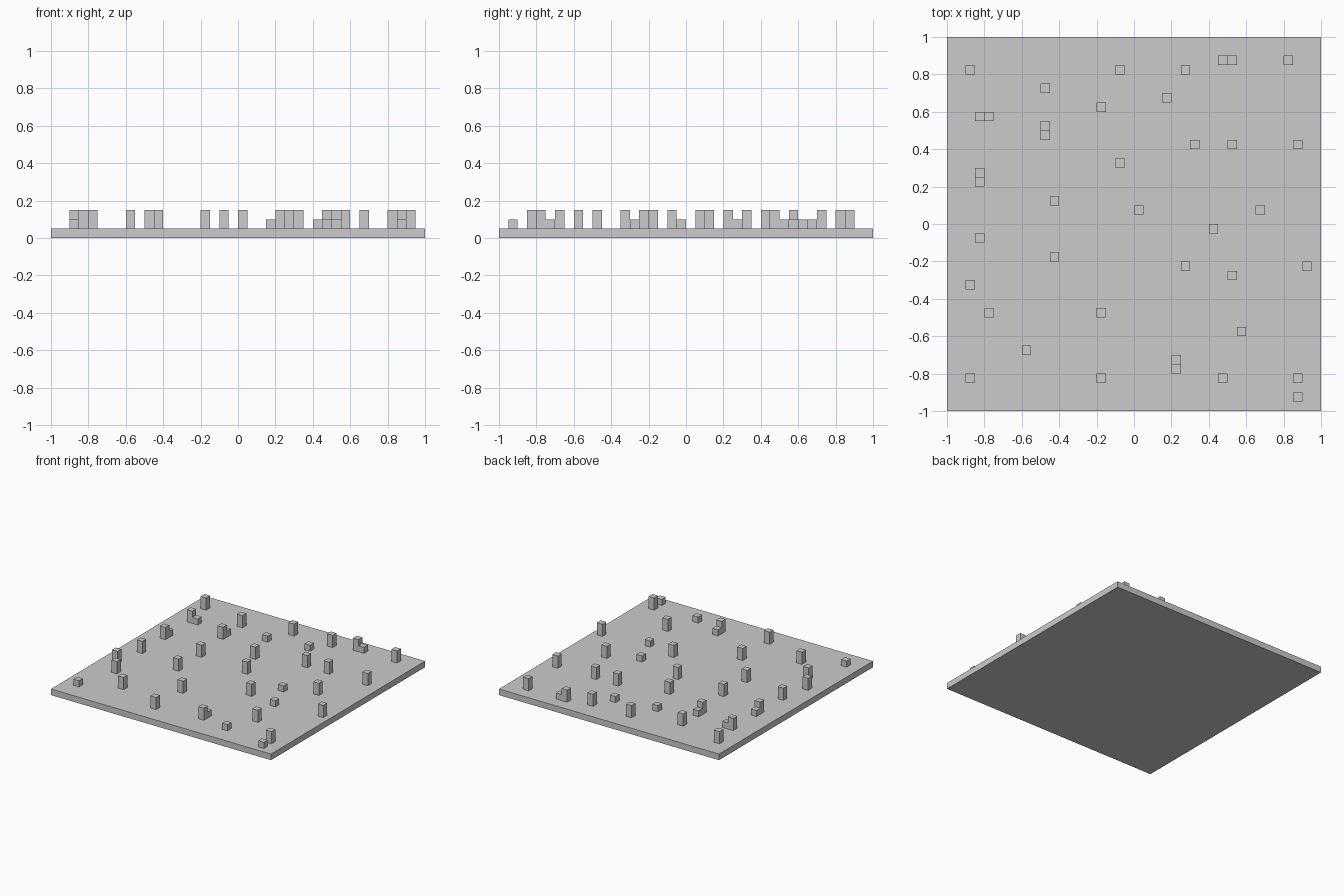
import bpy
import bmesh
from mathutils import Matrix, Vector

if "Cube" in bpy.data.objects:
    bpy.data.objects.remove(bpy.data.objects["Cube"])

CELL = 0.05   # block width and plate thickness
HALF = 0.025  # positions below are counted in half cells from the centre


def add_box(bm, centre, size):
    m = Matrix.Translation(Vector(centre)) @ Matrix.Diagonal((*size, 1))
    bmesh.ops.create_cube(bm, size=1, matrix=m)


def finish(name, bm):
    mesh = bpy.data.meshes.new(name)
    bm.to_mesh(mesh)
    bm.free()
    bpy.context.collection.objects.link(bpy.data.objects.new(name, mesh))


def scatter(name, spots, height):
    bm = bmesh.new()
    for i, j in spots:
        add_box(bm, (i * HALF, j * HALF, CELL + height / 2), (CELL, CELL, height))
    finish(name, bm)


# square base plate
bm = bmesh.new()
add_box(bm, (0, 0, CELL / 2), (2, 2, CELL))
finish("base_plate", bm)

# posts two cells high, listed from back to front
scatter("tall_posts", [
    (-35, 33), (-3, 33), (11, 33), (19, 35), (33, 35), (-19, 29), (-33, 23),
    (-19, 19), (13, 17), (21, 17), (35, 17), (-3, 13), (-33, 9), (-17, 5),
    (1, 3), (27, 3), (-33, -3), (-17, -7), (11, -9), (37, -9), (-35, -13),
    (-31, -19), (-7, -19), (23, -23), (-23, -27), (9, -31), (-7, -33),
    (35, -33)], 2 * CELL)

# single cubes, some tucked against a post
scatter("short_blocks", [
    (21, 35), (-7, 25), (7, 27), (-31, 23), (-19, 21), (-33, 11), (17, -1),
    (21, -11), (9, -29), (-35, -33), (19, -33), (35, -37)], CELL)
